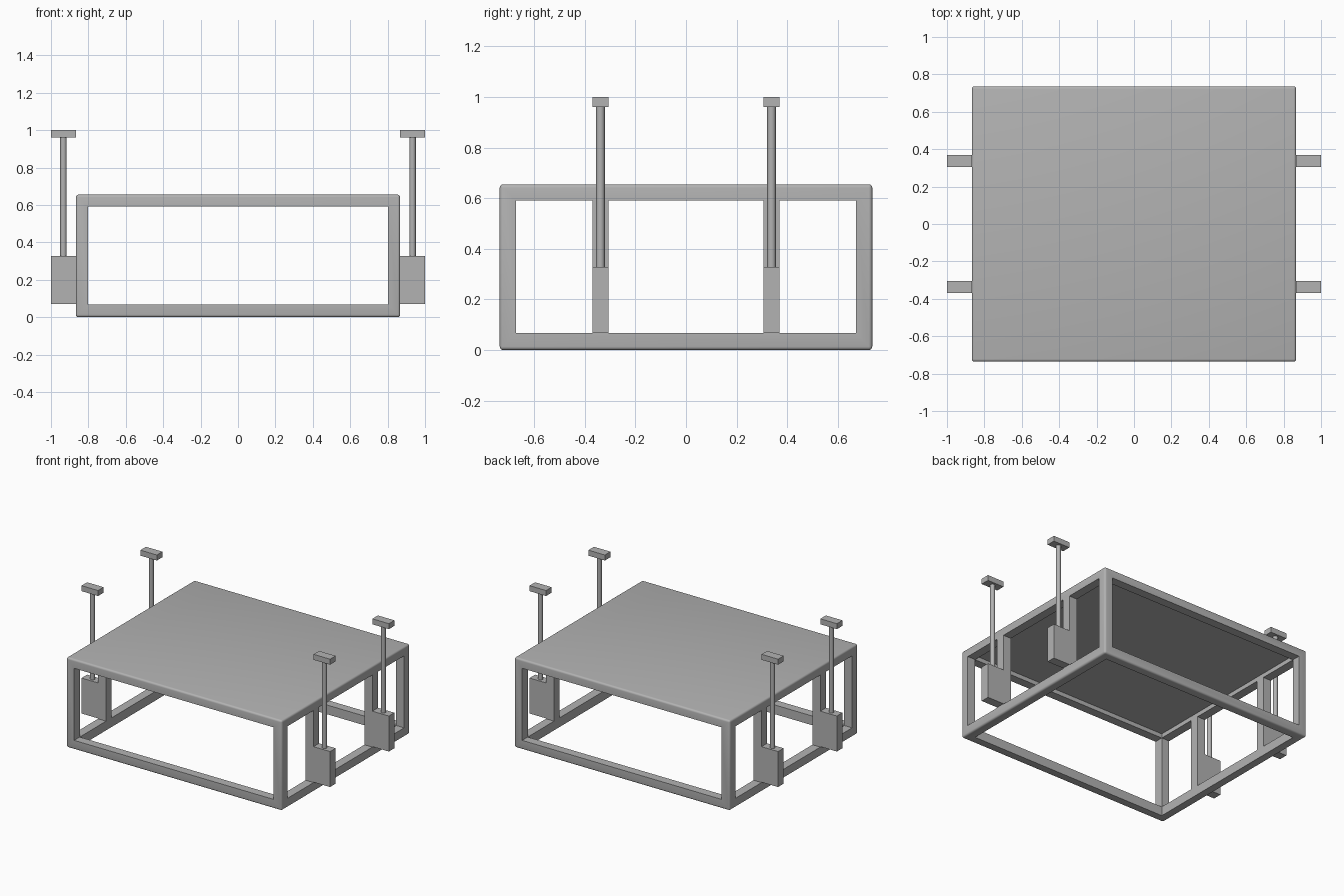
import bpy
import bmesh
import math
from mathutils import Matrix, Vector

if "Cube" in bpy.data.objects:
    bpy.data.objects.remove(bpy.data.objects["Cube"], do_unlink=True)

# One plain grey for everything
GREY = (0.45, 0.45, 0.45, 1.0)
grey = bpy.data.materials.new("grey metal")
grey.use_nodes = True
grey.diffuse_color = GREY
grey.node_tree.nodes["Principled BSDF"].inputs["Base Color"].default_value = GREY

# Main dimensions
HALF_X, HALF_Y, TOP = 0.867, 0.736, 0.655
BAR = 0.064
IN_X, IN_Y = HALF_X - BAR, HALF_Y - BAR
LOW, HIGH = 0.067, TOP - BAR
PANEL_BOTTOM = 0.622
BRACKET_Y = 0.338
ROD_X = (HALF_X + 1.0) / 2


def finish(name, bm):
    mesh = bpy.data.meshes.new(name)
    bm.to_mesh(mesh)
    bm.free()
    mesh.materials.append(grey)
    obj = bpy.data.objects.new(name, mesh)
    bpy.context.collection.objects.link(obj)
    return obj


def box(name, low, high, round_edges=0.0):
    low, high = Vector(low), Vector(high)
    bm = bmesh.new()
    place = Matrix.Translation((low + high) / 2) @ Matrix.Diagonal((*(high - low), 1))
    bmesh.ops.create_cube(bm, size=1, matrix=place)
    if round_edges:
        bmesh.ops.bevel(bm, geom=bm.edges[:], offset=round_edges, segments=4,
                        profile=0.5, affect='EDGES')
    return finish(name, bm)


def rod(name, x, y, bottom, top, radius):
    bm = bmesh.new()
    bmesh.ops.create_cone(bm, cap_ends=True, segments=24, radius1=radius,
                          radius2=radius, depth=top - bottom,
                          matrix=Matrix.Translation((x, y, (bottom + top) / 2)))
    return finish(name, bm)


def smooth(obj):
    bpy.ops.object.select_all(action='DESELECT')
    obj.select_set(True)
    bpy.context.view_layer.objects.active = obj
    bpy.ops.object.shade_smooth_by_angle(angle=math.radians(35))


# Rounded block hollowed out into an open frame with a thin top panel
frame = box("table_frame", (-HALF_X, -HALF_Y, 0), (HALF_X, HALF_Y, TOP), 0.014)
cutters = [
    box("side_opening_cutter", (-2, -IN_Y, LOW), (2, IN_Y, HIGH)),
    box("front_opening_cutter", (-IN_X, -2, LOW), (IN_X, 2, HIGH)),
    box("inside_cutter", (-IN_X, -IN_Y, -1), (IN_X, IN_Y, PANEL_BOTTOM)),
]
for cutter in cutters:
    cutter.hide_render = True
    cut = frame.modifiers.new(cutter.name, 'BOOLEAN')
    cut.operation = 'DIFFERENCE'
    cut.solver = 'EXACT'
    cut.object = cutter
bpy.context.view_layer.update()
evaluated = frame.evaluated_get(bpy.context.evaluated_depsgraph_get())
hollow = bpy.data.meshes.new_from_object(evaluated)
frame.modifiers.clear()
frame.data = hollow
for cutter in cutters:
    bpy.data.objects.remove(cutter, do_unlink=True)
smooth(frame)

# Side posts, each carrying a bracket plate, a rod and a cap block
for side, sx in (("left", 1), ("right", -1)):
    for end, sy in (("front", -1), ("back", 1)):
        tag = f"{end}_{side}"
        y0, y1 = sy * BRACKET_Y - 0.032, sy * BRACKET_Y + 0.032

        def part(name, inner, outer, bottom, top):
            xs = sorted((sx * inner, sx * outer))
            return box(f"{name}_{tag}", (xs[0], y0, bottom), (xs[1], y1, top))

        part("side_post", IN_X, HALF_X, LOW, HIGH)
        part("bracket_plate", HALF_X, 1.0, 0.07, 0.328)
        part("rod_cap", HALF_X, 1.0, 0.96, 1.0)
        smooth(rod(f"rod_{tag}", sx * ROD_X, sy * BRACKET_Y, 0.328, 0.96, 0.017))
